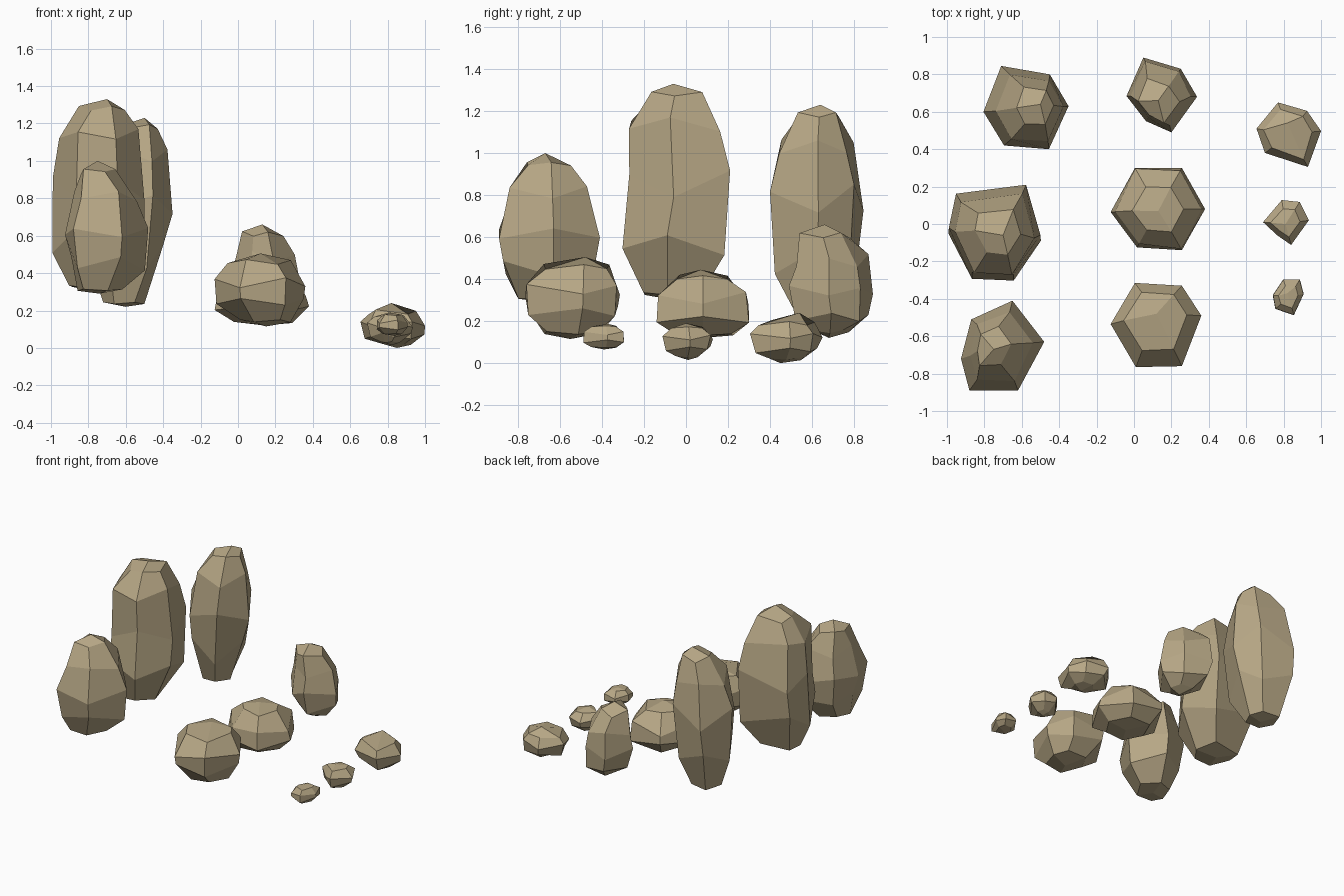
import bpy, bmesh, random

random.seed(7)
stone = bpy.data.materials.new("stone")
stone.diffuse_color = (0.47, 0.385, 0.235, 1)


def rock(name, centre, outline, base, rings, peak):
    """Loft a plan outline through rings of (z, scale, x shift, y shift).
    base and peak are (x, y, z) points closing each end with three facets."""
    bm = bmesh.new()
    cx, cy = centre
    n = len(outline)
    loops = []
    for k, (z, s, dx, dy) in enumerate(rings):
        below = rings[k - 1][0] if k else base[2]
        above = rings[k + 1][0] if k < len(rings) - 1 else peak[2]
        zig = 0.3 * min(z - below, above - z)
        loop = []
        for i, (x, y) in enumerate(outline):
            f = s * (1 if s > 0.94 else random.uniform(0.94, 1.06))
            h = zig * (1 if (i + k) % 2 else -1) * random.uniform(0.3, 1)
            loop.append(bm.verts.new((cx + dx + (x - cx) * f,
                                      cy + dy + (y - cy) * f, z + h)))
        loops.append(loop)
    for a, b in zip(loops, loops[1:]):
        for i in range(n):
            j = (i + 1) % n
            bm.faces.new((a[i], a[j], b[j], b[i]))
    # End facets: three quads meeting at one point
    for loop, point, start in ((loops[0], base, 0), (loops[-1], peak, 1)):
        tip = bm.verts.new(point)
        for i in range(start, n + start, 2):
            bm.faces.new((tip, loop[i % n], loop[(i + 1) % n], loop[(i + 2) % n]))
    bmesh.ops.recalc_face_normals(bm, faces=bm.faces[:])
    me = bpy.data.meshes.new(name)
    bm.to_mesh(me)
    bm.free()
    me.materials.append(stone)
    ob = bpy.data.objects.new(name, me)
    bpy.context.collection.objects.link(ob)


# Tall boulders on the left
rock("tall_rock_middle", (-.75, -.04),
     [(-.96, .16), (-.57, .21), (-.49, -.07), (-.64, -.29), (-.87, -.28), (-1, -.03)],
     (-.77, -.05, .30),
     [(.33, .56, -.02, -.03), (.58, .97, 0, -.02), (.87, .96, 0, .01),
      (1.14, .87, 0, -.01), (1.28, .48, .02, 0)], (-.70, -.06, 1.33))
rock("tall_rock_back", (-.58, .62),
     [(-.71, .845), (-.45, .80), (-.35, .63), (-.455, .40), (-.695, .42), (-.805, .60)],
     (-.60, .62, .22),
     [(.24, .48, -.03, 0), (.50, .86, -.02, 0), (.78, 1, 0, 0),
      (1.02, .84, .02, 0), (1.18, .45, .05, .01)], (-.50, .64, 1.23))
rock("tall_rock_front", (-.71, -.65),
     [(-.65, -.41), (-.48, -.63), (-.62, -.89), (-.88, -.89), (-.925, -.72), (-.87, -.51)],
     (-.74, -.68, .29),
     [(.31, .52, -.03, -.03), (.45, .88, 0, 0), (.62, 1, 0, 0),
      (.82, .78, 0, 0), (.95, .43, -.04, 0)], (-.75, -.67, 1.0))

# Medium boulders in the middle
rock("medium_rock_back", (.15, .69),
     [(.05, .89), (.25, .83), (.337, .68), (.2, .49), (.064, .55), (-.04, .684)],
     (.17, .68, .12),
     [(.15, .42, .02, 0), (.22, .86, .01, .01), (.34, 1, 0, 0),
      (.48, .85, 0, 0), (.61, .58, -.02, -.03)], (.13, .66, .66))
rock("medium_rock_middle", (.13, .08),
     [(.005, .30), (.256, .30), (.38, .08), (.256, -.14), (.016, -.125), (-.125, .064)],
     (.14, .08, .12),
     [(.135, .62, 0, 0), (.21, 1, 0, 0), (.31, .93, 0, 0),
      (.41, .55, 0, 0)], (.13, .07, .445))
rock("medium_rock_front", (.12, -.54),
     [(.005, -.315), (.256, -.33), (.36, -.49), (.256, -.76), (.01, -.765), (-.125, -.535)],
     (.15, -.55, .115),
     [(.145, .58, .03, 0), (.25, .96, 0, 0), (.35, 1, 0, 0),
      (.46, .68, 0, .02)], (.12, -.48, .505))

# Small stones on the right
rock("small_stone_back", (.83, .48),
     [(.77, .65), (.925, .605), (1, .497), (.93, .305), (.70, .38), (.655, .51)],
     (.85, .45, 0),
     [(.02, .45, .02, -.01), (.06, .88, .01, 0), (.13, 1, 0, 0),
      (.19, .76, 0, 0)], (.82, .54, .24))
rock("small_stone_middle", (.81, 0),
     [(.79, .128), (.886, .118), (.935, .02), (.84, -.112), (.765, -.06), (.69, .01)],
     (.82, .01, .015),
     [(.03, .45, 0, 0), (.07, .9, 0, 0), (.12, 1, 0, 0),
      (.17, .65, 0, 0)], (.81, 0, .19))
rock("small_stone_front", (.83, -.39),
     [(.797, -.294), (.888, -.294), (.909, -.374), (.855, -.49), (.754, -.455), (.74, -.38)],
     (.83, -.39, .065),
     [(.075, .6, 0, 0), (.105, .98, 0, 0), (.14, .96, 0, 0),
      (.175, .62, 0, 0)], (.82, -.37, .187))
